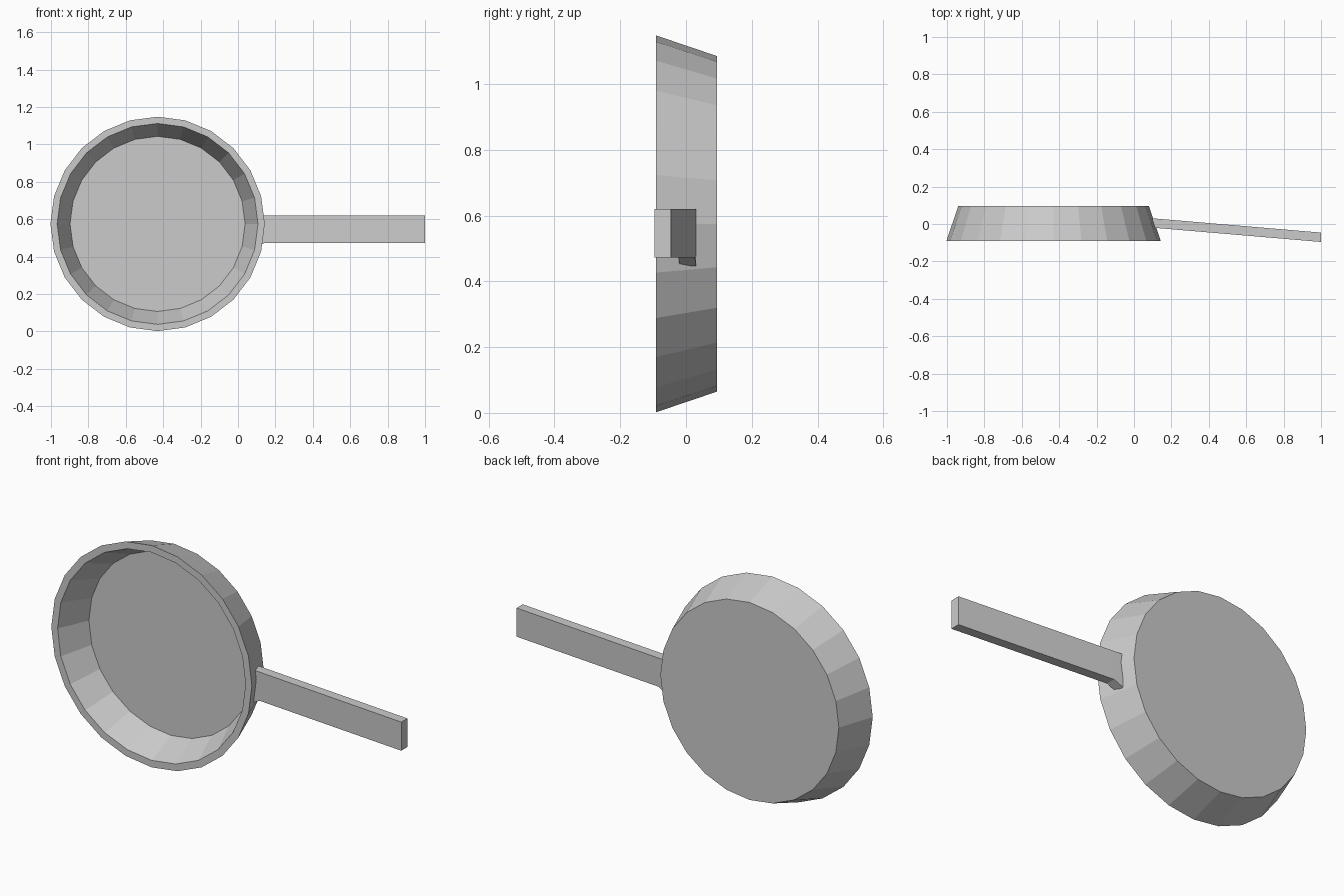
import bpy, bmesh, math

if "Cube" in bpy.data.objects:
    bpy.data.objects.remove(bpy.data.objects["Cube"])

SIDES = 24
CX, CZ = -0.43, 0.575


def make_object(name, bm):
    bmesh.ops.recalc_face_normals(bm, faces=bm.faces)
    mesh = bpy.data.meshes.new(name)
    bm.to_mesh(mesh)
    bm.free()
    obj = bpy.data.objects.new(name, mesh)
    bpy.context.collection.objects.link(obj)
    return obj


def loft(name, rings):
    # Join successive vertex rings with quads and cap both ends
    bm = bmesh.new()
    loops = [[bm.verts.new(p) for p in ring] for ring in rings]
    for a, b in zip(loops, loops[1:]):
        n = len(a)
        for i in range(n):
            j = (i + 1) % n
            bm.faces.new((a[i], a[j], b[j], b[i]))
    bm.faces.new(loops[0])
    bm.faces.new(loops[-1])
    return make_object(name, bm)


def circle(radius, y):
    return [(CX + radius * math.cos(2 * math.pi * i / SIDES), y,
             CZ + radius * math.sin(2 * math.pi * i / SIDES)) for i in range(SIDES)]


# Pan: back disc, sloping outer wall, rim, inner wall, cooking floor
profile = [(0.51, 0.095), (0.573, -0.091), (0.537, -0.091), (0.468, 0.066)]
loft("pan_body", [circle(r, y) for r, y in profile])


# Handle: slightly tilted bar with a small flare under the root
def section(x, y, z_low, half=0.025):
    return [(x, y - half, z_low), (x, y + half, z_low),
            (x, y + half, 0.62), (x, y - half, 0.62)]


loft("handle", [section(0.09, 0.006, 0.447),
                section(0.14, 0.002, 0.472),
                section(1.0, -0.071, 0.472)])
